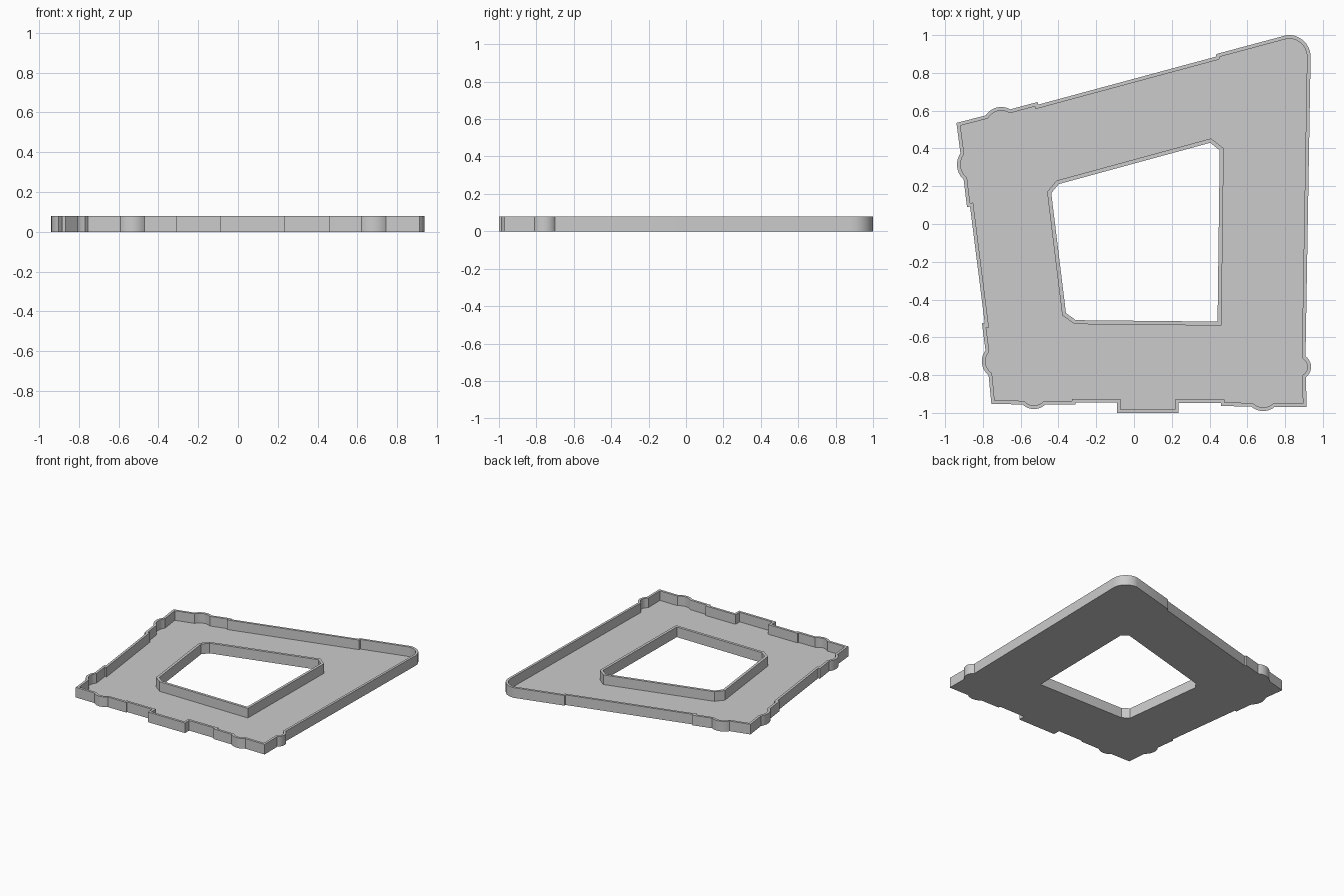
import bpy, bmesh, math
from mathutils import Vector
from mathutils.geometry import intersect_line_line_2d  # noqa

if "Cube" in bpy.data.objects:
    bpy.data.objects.remove(bpy.data.objects["Cube"])

HEIGHT, FLOOR, WALL = 0.08, 0.004, 0.019


def arc(a, m, b, n=10):
    """Points on the circle through a, m, b, running from a to b."""
    (ax, ay), (mx, my), (bx, by) = a, m, b
    d = 2 * (ax * (my - by) + mx * (by - ay) + bx * (ay - my))
    qa, qm, qb = ax * ax + ay * ay, mx * mx + my * my, bx * bx + by * by
    cx = (qa * (my - by) + qm * (by - ay) + qb * (ay - my)) / d
    cy = (qa * (bx - mx) + qm * (ax - bx) + qb * (mx - ax)) / d
    r, t0 = math.hypot(ax - cx, ay - cy), math.atan2(ay - cy, ax - cx)
    sweep = -((t0 - math.atan2(by - cy, bx - cx)) % math.tau)  # clockwise
    return [(cx + r * math.cos(t0 + sweep * i / n),
             cy + r * math.sin(t0 + sweep * i / n)) for i in range(n + 1)]


def inset(pts, dist):
    """Mitred inward offset of a clockwise outline."""
    out = []
    for i, p in enumerate(pts):
        p = Vector(p)
        d1 = (p - Vector(pts[i - 1])).normalized()
        d2 = (Vector(pts[(i + 1) % len(pts)]) - p).normalized()
        n1, n2 = Vector((d1.y, -d1.x)), Vector((d2.y, -d2.x))
        out.append(tuple(p + (n1 + n2) * dist / max(0.3, 1 + n1.dot(n2))))
    return out


def plate(name, outer, inner, height):
    """Flat ring between two outlines, standing on z = 0."""
    cu = bpy.data.curves.new(name, 'CURVE')
    cu.dimensions, cu.fill_mode, cu.extrude = '2D', 'BOTH', height / 2
    for loop in (outer, inner):
        s = cu.splines.new('POLY')
        s.points.add(len(loop) - 1)
        for p, (x, y) in zip(s.points, loop):
            p.co = (x, y, 0, 1)
        s.use_cyclic_u = True
    ob = bpy.data.objects.new(name, cu)
    bpy.context.collection.objects.link(ob)
    bpy.ops.object.select_all(action='DESELECT')
    ob.select_set(True)
    bpy.context.view_layer.objects.active = ob
    bpy.ops.object.convert(target='MESH')
    ob = bpy.context.object
    bm = bmesh.new()
    bm.from_mesh(ob.data)
    bmesh.ops.translate(bm, verts=bm.verts, vec=(0, 0, height / 2))
    bmesh.ops.remove_doubles(bm, verts=bm.verts, dist=1e-5)
    bmesh.ops.recalc_face_normals(bm, faces=bm.faces)
    bm.to_mesh(ob.data)
    bm.free()
    bpy.ops.object.shade_smooth_by_angle(angle=math.radians(25))
    return ob


# Outer outline, clockwise from the back left corner
outline = [(-0.94, 0.535)]
# back side
outline += arc((-0.785, 0.575), (-0.725, 0.617), (-0.655, 0.607))
outline += [(-0.51, 0.646), (-0.507, 0.632), (0.434, 0.886), (0.436, 0.9)]
outline += arc((0.81, 1.0), (0.90, 0.968), (0.935, 0.88))
# right side
outline += arc((0.908, -0.70), (0.937, -0.75), (0.911, -0.81))
outline += [(0.913, -0.97)]
# front side with the projecting step
outline += arc((0.745, -0.968), (0.68, -0.99), (0.62, -0.966))
outline += [(0.46, -0.964), (0.46, -0.948), (0.235, -0.948), (0.235, -1.0),
            (-0.09, -1.0), (-0.09, -0.945), (-0.31, -0.945), (-0.31, -0.956)]
outline += arc((-0.47, -0.956), (-0.53, -0.98), (-0.59, -0.955))
outline += [(-0.755, -0.953)]
# left side
outline += arc((-0.77, -0.80), (-0.805, -0.74), (-0.786, -0.67))
outline += [(-0.805, -0.525), (-0.79, -0.527), (-0.868, 0.092), (-0.884, 0.09)]
outline += arc((-0.902, 0.235), (-0.937, 0.31), (-0.919, 0.375))

# Courtyard opening
court = [(-0.46, 0.17), (-0.41, 0.23), (0.408, 0.453), (0.475, 0.40),
         (0.463, -0.538), (-0.315, -0.53), (-0.38, -0.483)]

wall_line = inset(outline, WALL)
plate("outer_wall", outline, wall_line, HEIGHT)
plate("courtyard_wall", court, inset(court, 0.021), HEIGHT)
plate("floor", wall_line, court, FLOOR)
